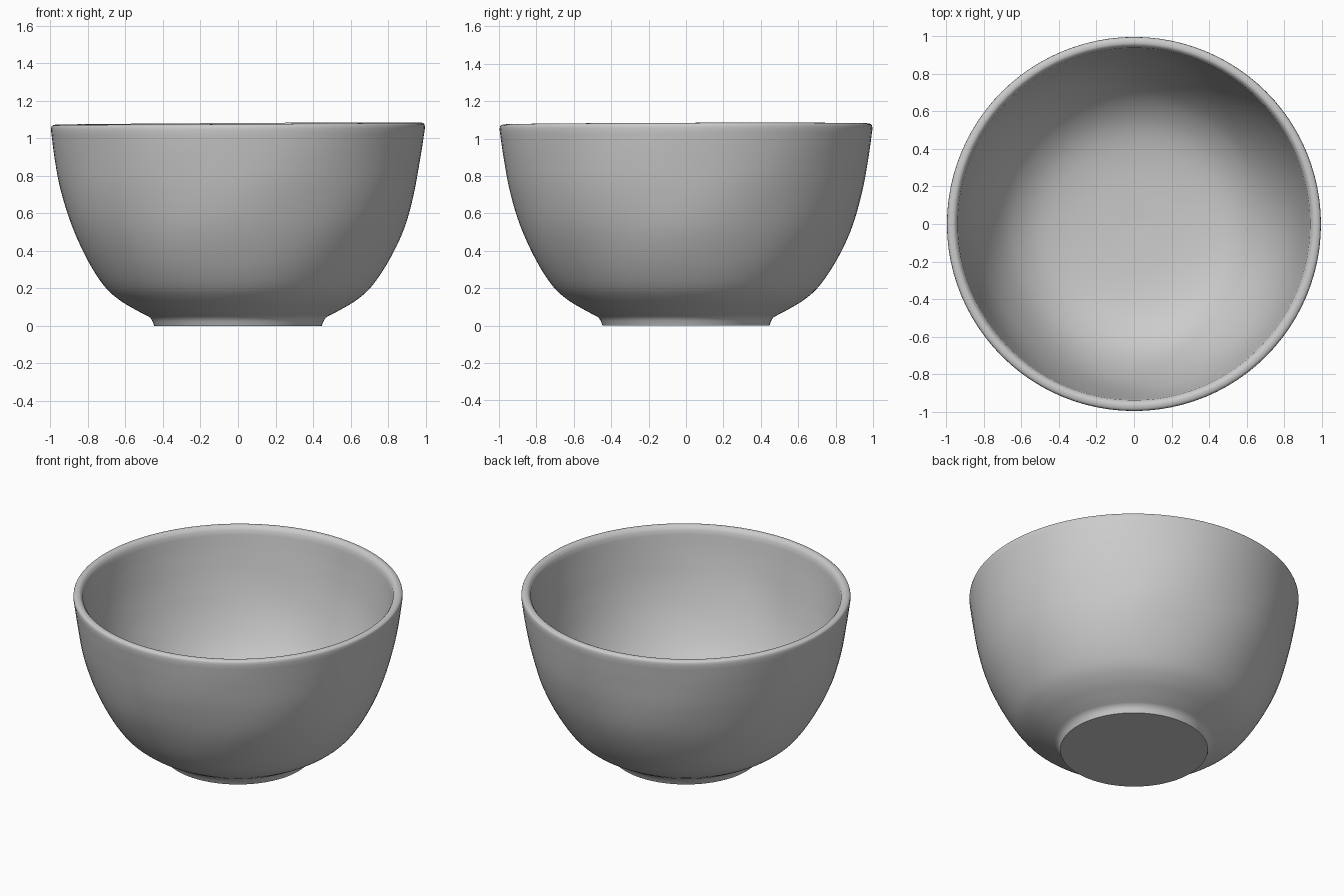
import bpy, bmesh, math
from mathutils import Vector

if "Cube" in bpy.data.objects:
    bpy.data.objects.remove(bpy.data.objects["Cube"])

SEGMENTS = 96


def smooth_curve(points, steps=5):
    """Catmull-Rom curve through (radius, height) points."""
    p = [Vector(q) for q in points]
    p = [2 * p[0] - p[1]] + p + [2 * p[-1] - p[-2]]
    out = []
    for a, b, c, d in zip(p, p[1:], p[2:], p[3:]):
        for i in range(steps):
            t = i / steps
            out.append(0.5 * (2 * b + (c - a) * t + (2 * a - 5 * b + 4 * c - d) * t * t
                              + (3 * b - a - 3 * c + d) * t ** 3))
    return out + [p[-2]]


# Profile: flat base and foot, outer wall, rounded lip, inner wall, floor
foot = [(0, 0), (0.443, 0), (0.452, 0.025)]
outer = [(0.465, 0.045), (0.54, 0.085), (0.63, 0.14), (0.71, 0.215), (0.80, 0.355),
         (0.88, 0.53), (0.935, 0.72), (0.968, 0.90), (0.989, 1.05)]
lip = [(0.989, 1.05), (0.985, 1.07), (0.968, 1.078), (0.948, 1.075), (0.932, 1.055)]
inner = [(0.932, 1.055), (0.91, 0.90), (0.875, 0.72), (0.82, 0.54), (0.74, 0.375),
         (0.64, 0.25), (0.50, 0.16), (0.30, 0.115), (0, 0.10)]
profile = [Vector(q) for q in foot] + smooth_curve(outer)
profile += smooth_curve(lip, 3)[1:] + smooth_curve(inner)[1:]

# Revolve the profile into one closed bowl
bm = bmesh.new()
verts = [bm.verts.new((r, 0, z)) for r, z in profile]
edges = [bm.edges.new(pair) for pair in zip(verts, verts[1:])]
bmesh.ops.spin(bm, geom=verts + edges, cent=(0, 0, 0), axis=(0, 0, 1),
               angle=2 * math.pi, steps=SEGMENTS, use_duplicate=False)
bmesh.ops.remove_doubles(bm, verts=bm.verts, dist=0.0005)
bmesh.ops.recalc_face_normals(bm, faces=bm.faces)

# Handmade character: rim tips slightly, lower wall is gently uneven
for v in bm.verts:
    x, y, z = v.co
    a = math.atan2(y, x)
    v.co.z += 0.006 * (x + 0.5 * y) * max(z - 0.5, 0) / 0.58
    wobble = 0.003 * math.sin(3 * a + 5 * z) + 0.002 * math.sin(7 * a - 9 * z)
    k = 1 + wobble * math.sin(math.pi * min(max(z / 1.08, 0), 1))
    v.co.x *= k
    v.co.y *= k

mesh = bpy.data.meshes.new("bowl")
bm.to_mesh(mesh)
bm.free()
bowl = bpy.data.objects.new("bowl", mesh)
bpy.context.collection.objects.link(bowl)
bowl.scale = (1.008, 1.008, 1)
bpy.context.view_layer.objects.active = bowl
bowl.select_set(True)
bpy.ops.object.transform_apply(location=False, rotation=False, scale=True)
bpy.ops.object.shade_smooth_by_angle(angle=math.radians(40))
